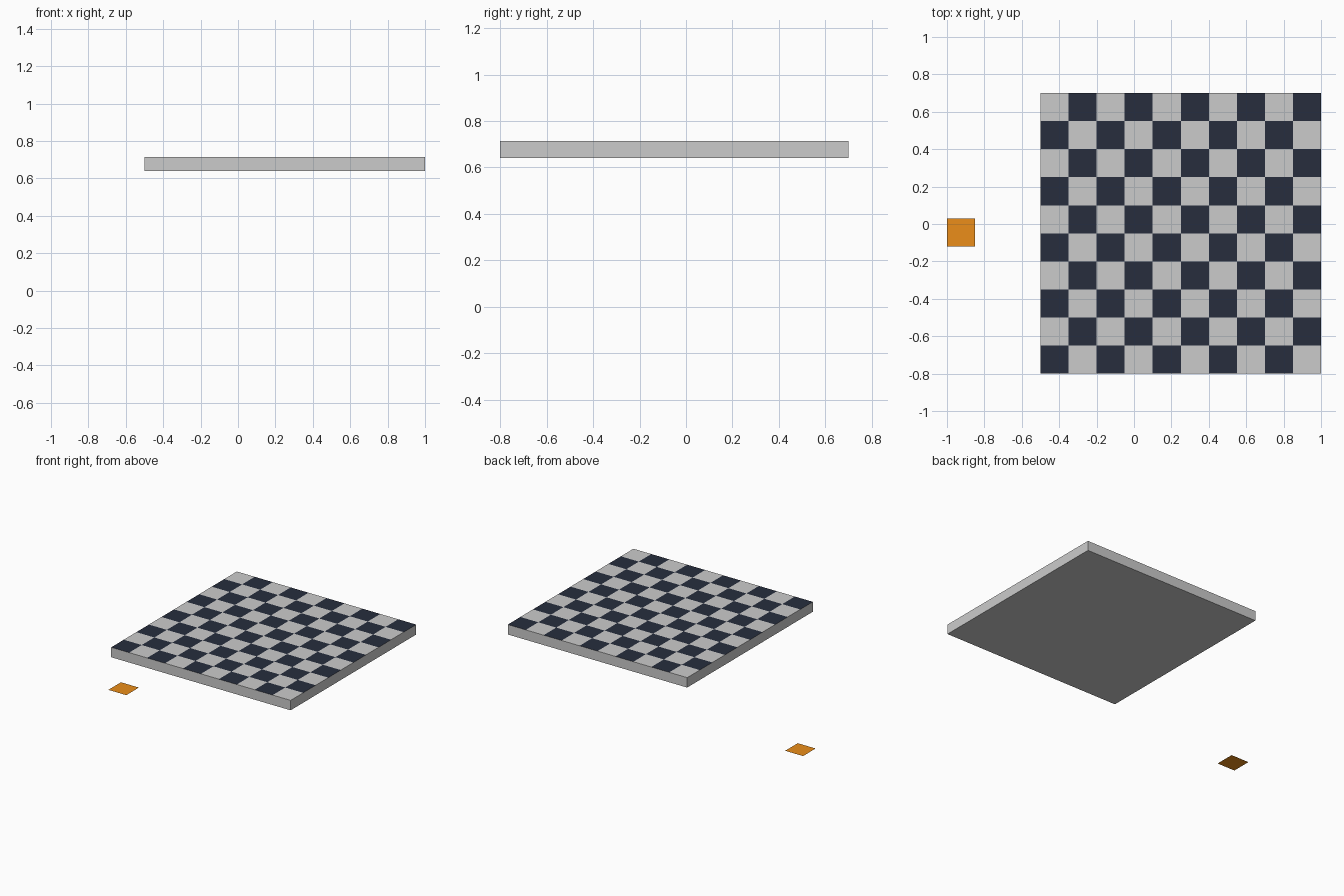
import bpy
import bmesh
from mathutils import Matrix

CELLS = 10
CELL = 0.15
SIDE = CELLS * CELL
THICKNESS = 0.075

if "Cube" in bpy.data.objects:
    bpy.data.objects.remove(bpy.data.objects["Cube"], do_unlink=True)


def make_material(name, colour):
    mat = bpy.data.materials.new(name)
    mat.use_nodes = True
    mat.diffuse_color = colour
    mat.node_tree.nodes["Principled BSDF"].inputs["Base Color"].default_value = colour
    return mat


def make_object(name, bm, location, materials):
    mesh = bpy.data.meshes.new(name)
    bm.to_mesh(mesh)
    bm.free()
    for mat in materials:
        mesh.materials.append(mat)
    obj = bpy.data.objects.new(name, mesh)
    obj.location = location
    bpy.context.collection.objects.link(obj)
    return obj


navy = make_material("dark_square", (0.02, 0.027, 0.048, 1))
orange = make_material("orange", (0.83, 0.27, 0.01, 1))

# Board: chequered top grid with its rim pulled down and the underside closed
bm = bmesh.new()
bmesh.ops.create_grid(bm, x_segments=CELLS, y_segments=CELLS, size=SIDE / 2)
for face in bm.faces:
    centre = face.calc_center_median()
    column = int((centre.x + SIDE / 2) / CELL)
    row = int((centre.y + SIDE / 2) / CELL)
    face.material_index = 1 - (column + row) % 2

rim = [edge for edge in bm.edges if edge.is_boundary]
walls = bmesh.ops.extrude_edge_only(bm, edges=rim)["geom"]
lower = [v for v in walls if isinstance(v, bmesh.types.BMVert)]
bmesh.ops.translate(bm, verts=lower, vec=(0, 0, -THICKNESS))
for face in walls:
    if isinstance(face, bmesh.types.BMFace):
        face.material_index = 0
bottom_edges = [edge for edge in bm.edges if edge.is_boundary]
for face in bmesh.ops.contextual_create(bm, geom=bottom_edges)["faces"]:
    face.material_index = 0
bmesh.ops.recalc_face_normals(bm, faces=bm.faces)
make_object("board", bm, (0.25, -0.05, 0.715), [None, navy])

# Loose square tile lying flat at ground level
bm = bmesh.new()
bmesh.ops.create_grid(bm, x_segments=1, y_segments=1, size=CELL / 2,
                      matrix=Matrix.Identity(4))
make_object("loose_tile", bm, (-0.925, -0.045, 0), [orange])
